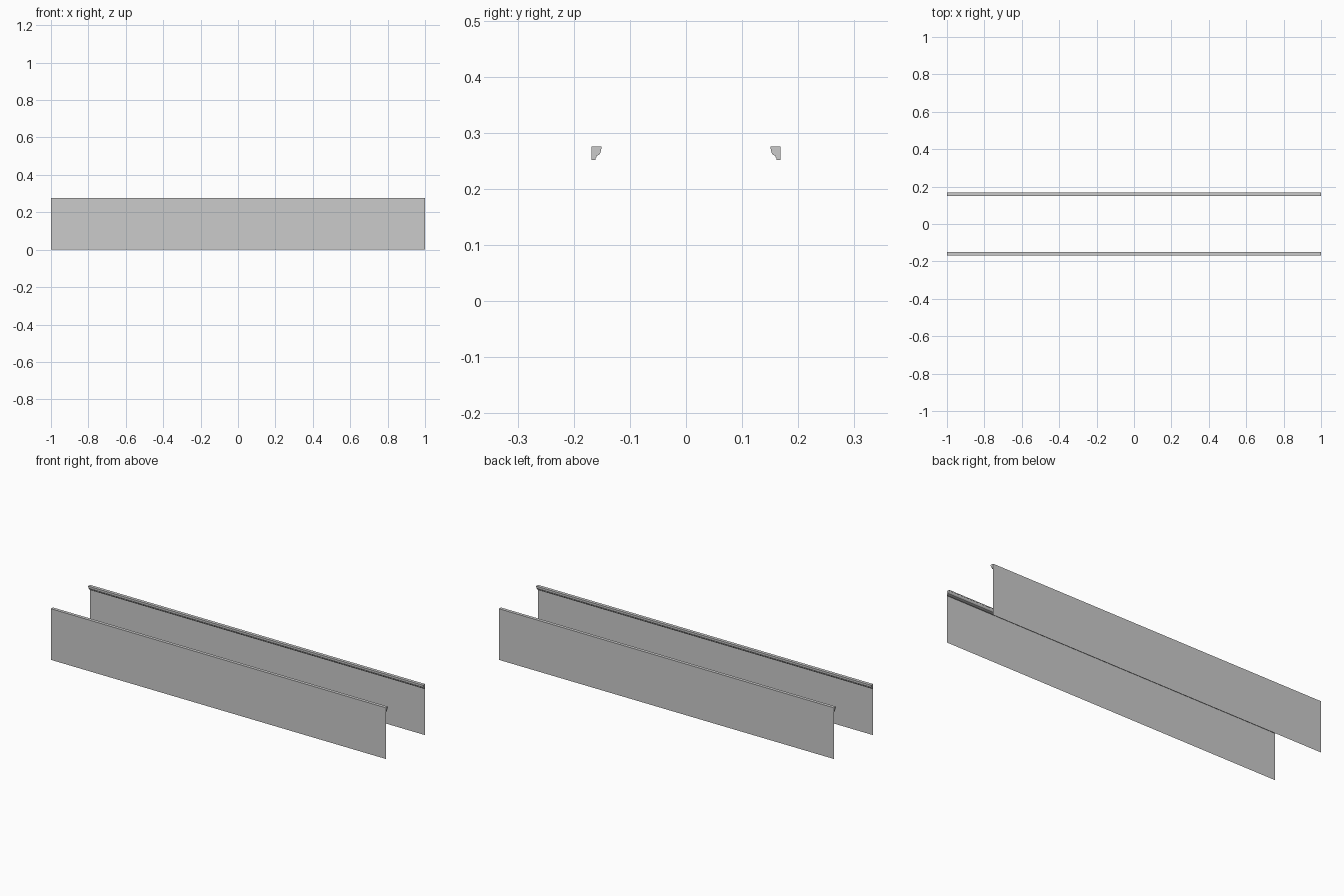
import bpy, bmesh, math

if "Cube" in bpy.data.objects:
    bpy.data.objects.remove(bpy.data.objects["Cube"])

HALF = 1.0       # half length along x
Y_OUT = 0.168    # wall plane
TOP = 0.276


def make_object(name, bm):
    me = bpy.data.meshes.new(name)
    bmesh.ops.recalc_face_normals(bm, faces=bm.faces)
    bm.to_mesh(me)
    bm.free()
    ob = bpy.data.objects.new(name, me)
    bpy.context.collection.objects.link(ob)
    return ob


def wall(name, side):
    # single thin sheet, facing outward
    bm = bmesh.new()
    y = side * Y_OUT
    vs = [bm.verts.new(p) for p in
          ((-HALF, y, 0), (HALF, y, 0), (HALF, y, TOP), (-HALF, y, TOP))]
    bm.faces.new(vs if side < 0 else vs[::-1])
    me = bpy.data.meshes.new(name)
    bm.to_mesh(me)
    bm.free()
    bpy.context.collection.objects.link(bpy.data.objects.new(name, me))


def moulding(name, side):
    # profile as (depth inward from the wall, height)
    prof = [(0, TOP), (0.0175, TOP), (0.0175, 0.2715), (0.0165, 0.2715)]
    for i in range(1, 7):  # rounded belly
        a = math.radians(90 * i / 6)
        prof.append((0.0085 + 0.008 * math.cos(a), 0.2695 - 0.010 * math.sin(a)))
    prof += [(0.0085, 0.2565), (0.007, 0.2545), (0.007, 0.252), (0, 0.252)]
    bm = bmesh.new()
    face = bm.faces.new([bm.verts.new((-HALF, side * (Y_OUT - d), z)) for d, z in prof])
    ext = bmesh.ops.extrude_face_region(bm, geom=[face], use_keep_orig=True)
    moved = [g for g in ext["geom"] if isinstance(g, bmesh.types.BMVert)]
    bmesh.ops.translate(bm, verts=moved, vec=(2 * HALF, 0, 0))
    # the wall sheet already closes the back
    back = [f for f in bm.faces
            if all(abs(abs(v.co.y) - Y_OUT) < 1e-6 for v in f.verts)]
    bmesh.ops.recalc_face_normals(bm, faces=bm.faces)
    bmesh.ops.delete(bm, geom=back, context='FACES_ONLY')
    make_object(name, bm)


# front and back wall with crown moulding on the inner top edge
for label, side in (("front", -1), ("back", 1)):
    wall(label + "_wall", side)
    moulding(label + "_crown_moulding", side)
